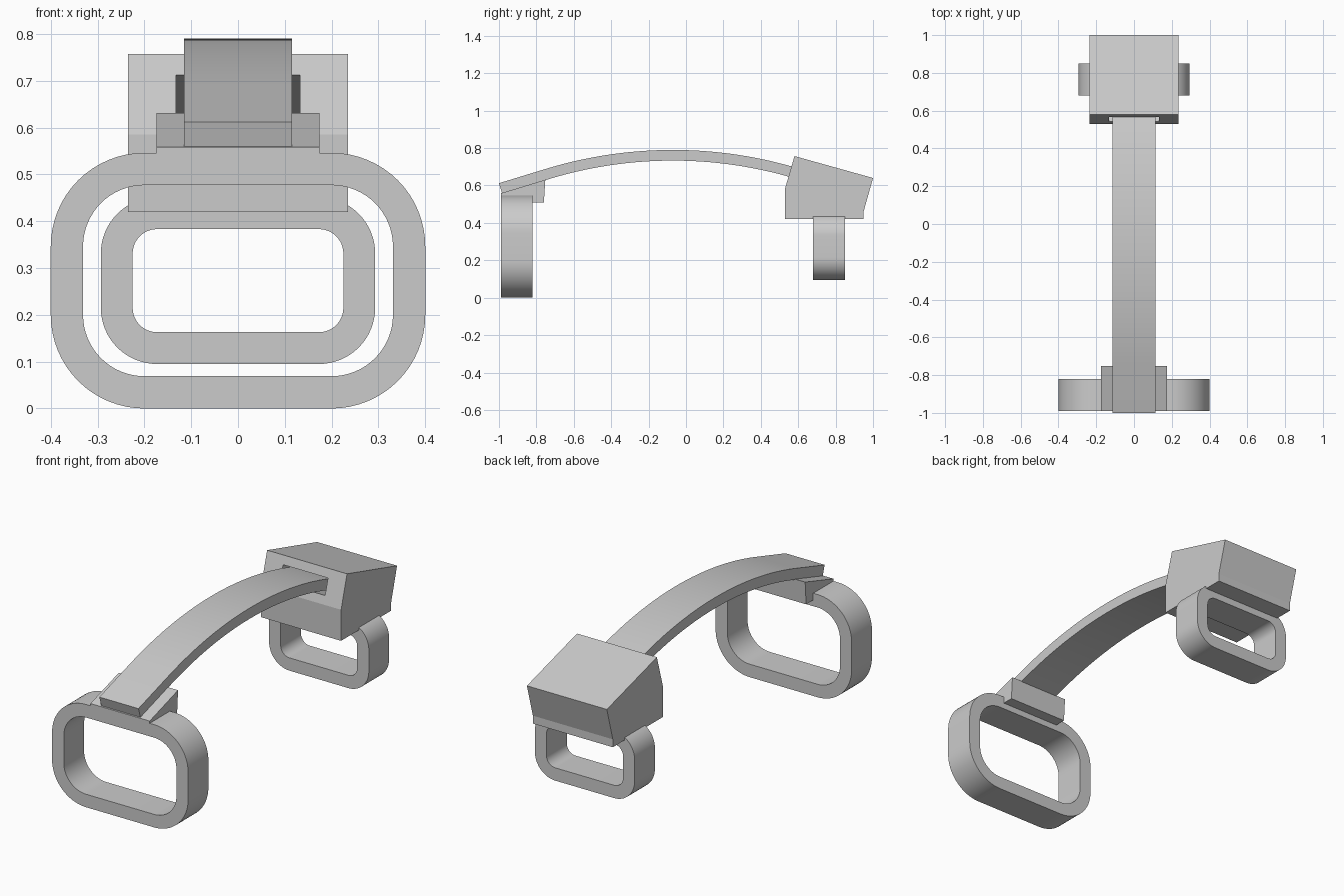
import bpy, bmesh, math
from mathutils import Vector

cube = bpy.data.objects.get("Cube")
if cube:
    bpy.data.objects.remove(cube, do_unlink=True)

grey = bpy.data.materials.new("neutral grey")
grey.use_nodes = True
tone = (0.6, 0.6, 0.6, 1)
grey.diffuse_color = tone
grey.node_tree.nodes["Principled BSDF"].inputs["Base Color"].default_value = tone


def finish(name, bm, smooth=False):
    bmesh.ops.recalc_face_normals(bm, faces=bm.faces)
    mesh = bpy.data.meshes.new(name)
    bm.to_mesh(mesh)
    bm.free()
    mesh.materials.append(grey)
    obj = bpy.data.objects.new(name, mesh)
    bpy.context.collection.objects.link(obj)
    bpy.ops.object.select_all(action='DESELECT')
    bpy.context.view_layer.objects.active = obj
    obj.select_set(True)
    if smooth:
        bpy.ops.object.shade_smooth_by_angle(angle=math.radians(30))
    return obj


def side_extrusion(name, profile, half_width, smooth=False):
    """Extrude a (y, z) side profile symmetrically across x."""
    bm = bmesh.new()
    face = bm.faces.new([bm.verts.new((-half_width, y, z)) for y, z in profile])
    ext = bmesh.ops.extrude_face_region(bm, geom=[face])
    moved = [v for v in ext["geom"] if isinstance(v, bmesh.types.BMVert)]
    bmesh.ops.translate(bm, verts=moved, vec=(2 * half_width, 0, 0))
    return finish(name, bm, smooth)


def rounded_rect(half_width, z0, z1, radius, steps=16):
    pts = []
    corners = [(1, z1 - radius, 0), (-1, z1 - radius, 90),
               (-1, z0 + radius, 180), (1, z0 + radius, 270)]
    for side, cz, start in corners:
        for i in range(steps + 1):
            a = math.radians(start + 90 * i / steps)
            pts.append((side * (half_width - radius) + radius * math.cos(a),
                        cz + radius * math.sin(a)))
    return pts


def ring(name, half_width, z0, z1, radius, wall, y0, y1):
    outer = rounded_rect(half_width, z0, z1, radius)
    inner = rounded_rect(half_width - wall, z0 + wall, z1 - wall, radius - wall)
    bm = bmesh.new()
    loops = [[bm.verts.new((x, y, z)) for x, z in pts]
             for pts, y in ((outer, y0), (outer, y1), (inner, y1), (inner, y0))]
    n = len(outer)
    for k in range(4):
        a, b = loops[k], loops[(k + 1) % 4]
        for i in range(n):
            j = (i + 1) % n
            bm.faces.new((a[i], a[j], b[j], b[i]))
    return finish(name, bm, smooth=True)


# Hand loops
ring("front_ring", 0.40, 0.0, 0.546, 0.20, 0.069, -0.99, -0.82)
ring("rear_ring", 0.293, 0.095, 0.451, 0.12, 0.068, 0.68, 0.85)

# Wedge pad joining the arm to the front ring
side_extrusion("front_pad", [(-0.99, 0.51), (-0.76, 0.51), (-0.752, 0.631), (-0.99, 0.558)], 0.174)

# Arm: straight over the pad, then a shallow circular arc
RADIUS, PEAK_Y, PEAK_Z, THICK = 2.33, -0.07, 0.79, 0.057
lean = math.radians(17)


def arc_point(angle, drop):
    r = RADIUS - drop
    return (PEAK_Y + r * math.sin(angle), PEAK_Z - RADIUS + r * math.cos(angle))


angles = [-lean + i * (lean + math.radians(22)) / 32 for i in range(33)]
top = [arc_point(a, 0) for a in angles]
bottom = [arc_point(a, THICK) for a in angles]
run = (top[0][0] + 1.0) / math.cos(lean)
for line in (top, bottom):
    y, z = line[0]
    line.insert(0, (y - run * math.cos(lean), z - run * math.sin(lean)))
side_extrusion("arm", top + bottom[::-1], 0.115, smooth=True)

# Rear housing with a sloping slot for the arm
housing = side_extrusion("rear_housing", [
    (0.53, 0.42), (0.53, 0.585), (0.58, 0.757),
    (1.0, 0.64), (0.95, 0.462), (0.95, 0.42)], 0.235)
fall = -math.tan(math.radians(17))
cutter = side_extrusion("slot_cutter", [
    (y, z + fall * (y - 0.555)) for y, z in
    ((0.45, 0.632), (0.85, 0.602), (0.85, 0.716), (0.45, 0.716))], 0.132)
cutter.hide_render = True
cut = housing.modifiers.new("slot", 'BOOLEAN')
cut.operation = 'DIFFERENCE'
cut.solver = 'EXACT'
cut.object = cutter
bpy.context.view_layer.objects.active = housing
bpy.ops.object.modifier_apply(modifier=cut.name)
bpy.data.objects.remove(cutter, do_unlink=True)
